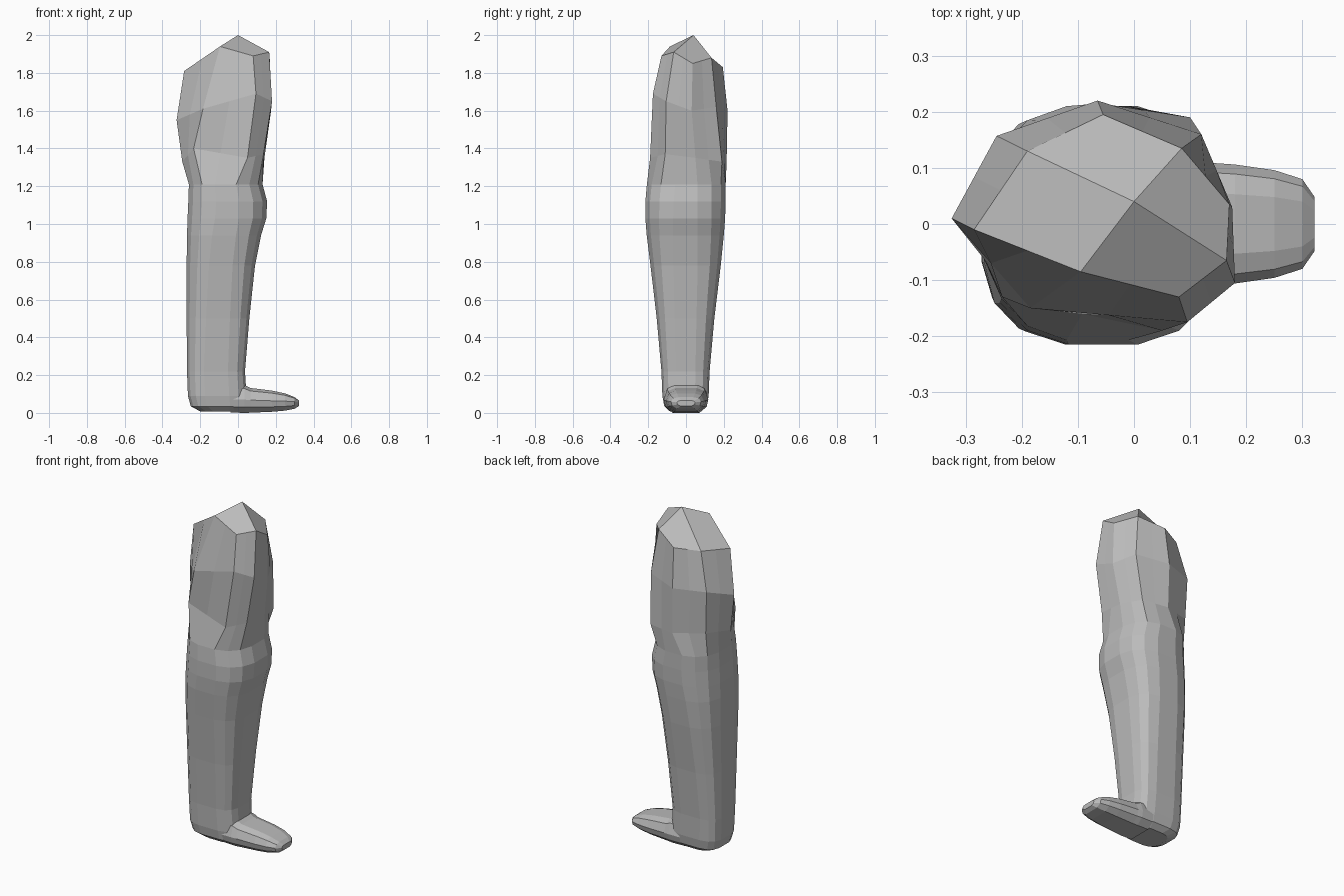
import bpy, bmesh, math
from mathutils import Vector

if "Cube" in bpy.data.objects:
    bpy.data.objects.remove(bpy.data.objects["Cube"])

grey = bpy.data.materials.new("plain grey")
grey.diffuse_color = (0.5, 0.5, 0.5, 1)
grey.use_nodes = True
grey.node_tree.nodes["Principled BSDF"].inputs["Base Color"].default_value = grey.diffuse_color


def finish(bm, name):
    bmesh.ops.recalc_face_normals(bm, faces=bm.faces)
    mesh = bpy.data.meshes.new(name)
    bm.to_mesh(mesh)
    bm.free()
    mesh.materials.append(grey)
    bpy.context.collection.objects.link(bpy.data.objects.new(name, mesh))


def loft(bm, rings):
    loops = [[bm.verts.new(p) for p in ring] for ring in rings]
    for a, b in zip(loops, loops[1:]):
        n = len(a)
        for i in range(n):
            j = (i + 1) % n
            bm.faces.new((a[i], a[j], b[j], b[i]))
    return loops


def with_midpoints(points):
    out = []
    for i, p in enumerate(points):
        p, q = Vector(p), Vector(points[(i + 1) % len(points)])
        out += [p, (p + q) / 2]
    return out


def power(v, e):
    return math.copysign(abs(v) ** e, v)


def rounded_ring(z, x0, x1, y0, y1, e):
    ring = []
    for i in range(16):
        t = math.pi + (i + 0.5) * math.tau / 16
        k = 1 / math.cos(math.pi / 16) ** e  # flats reach the full size
        ring.append(Vector(((x0 + x1) / 2 + (x1 - x0) / 2 * k * power(math.cos(t), e),
                            (y0 + y1) / 2 + (y1 - y0) / 2 * k * power(math.sin(t), e), z)))
    return ring


# leg: coarse faceted thigh, eight corners per ring
thigh = [
    [(-.285, -.01, 1.81), (-.095, -.085, 1.94), (.08, -.13, 1.89), (.165, -.065, 1.91),
     (.17, .035, 1.85), (.085, .135, 1.88), (-.055, .195, 1.83), (-.19, .13, 1.82)],
    [(-.325, .01, 1.55), (-.185, -.15, 1.61), (.095, -.175, 1.69), (.18, -.105, 1.65),
     (.175, .03, 1.60), (.12, .16, 1.62), (-.065, .22, 1.60), (-.245, .157, 1.60)],
    [(-.295, 0, 1.33), (-.235, -.13, 1.40), (.05, -.19, 1.35), (.135, -.11, 1.37),
     (.14, .05, 1.35), (.10, .19, 1.33), (-.06, .215, 1.33), (-.235, .15, 1.35)],
]
# knee, shin and heel: z, x range, y range, roundness
lower = [
    (1.21, -.26, .13, -.207, .21, .78),
    (1.12, -.263, .154, -.215, .21, .76),
    (1.03, -.267, .15, -.215, .207, .74),
    (.94, -.27, .122, -.208, .20, .7),
    (.78, -.272, .09, -.188, .184, .66),
    (.50, -.272, .06, -.155, .15, .6),
    (.22, -.27, .037, -.13, .125, .55),
    (.09, -.265, .045, -.125, .12, .55),
    (.035, -.25, .045, -.115, .11, .55),
    (.008, -.20, .02, -.085, .08, .6),
]
bm = bmesh.new()
loops = loft(bm, [with_midpoints(r) for r in thigh] + [rounded_ring(*r) for r in lower])
peak = bm.verts.new((0, .04, 2))
for s in (14, 2, 6, 10):
    bm.faces.new([peak] + [loops[0][(s + k) % 16] for k in range(5)])
bm.faces.new(loops[-1])
finish(bm, "leg")

# foot: x, half width, top height, side height, sole height
sections = [
    (-.04, .118, .15, .07, .002),
    (.035, .118, .148, .07, 0),
    (.065, .114, .132, .068, .001),
    (.18, .106, .118, .064, .006),
    (.25, .096, .103, .062, .012),
    (.30, .080, .083, .060, .022),
    (.322, .048, .066, .055, .036),
]
rings = []
for x, w, top, side, sole in sections:
    half = [(.5 * w, top), (.84 * w, top - .25 * (top - side)), (w, side),
            (.92 * w, sole + .45 * (side - sole)), (.6 * w, sole)]
    rings.append([(x, y, z) for y, z in half] + [(x, -y, z) for y, z in reversed(half)])
bm = bmesh.new()
loops = loft(bm, rings)
bm.faces.new(loops[-1])
finish(bm, "foot")
